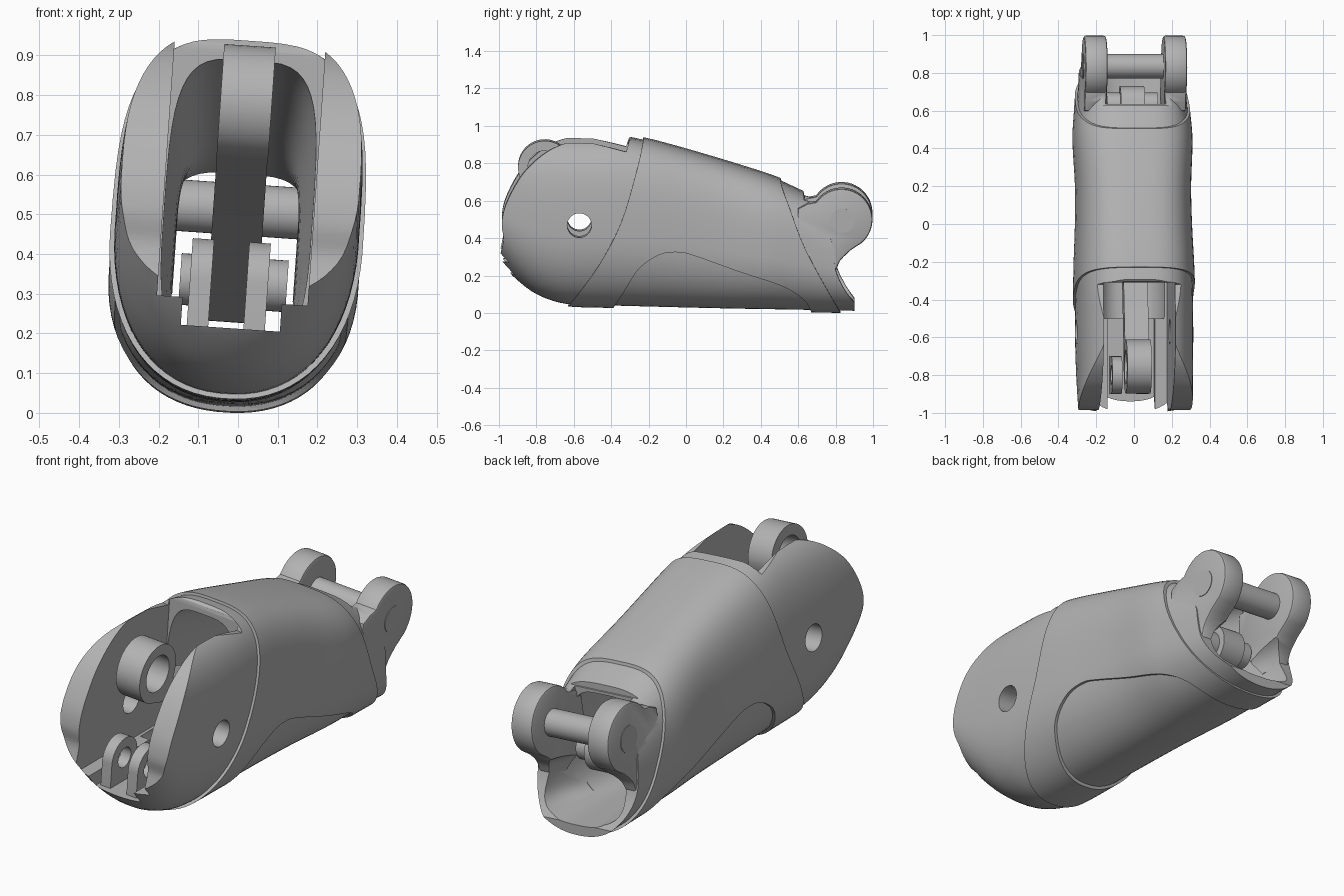
import bpy, bmesh, math
from mathutils import Matrix

if "Cube" in bpy.data.objects:
    bpy.data.objects.remove(bpy.data.objects["Cube"])

grey = bpy.data.materials.new("plain grey")
grey.diffuse_color = (0.45, 0.45, 0.45, 1)
grey.use_nodes = True
grey.node_tree.nodes["Principled BSDF"].inputs["Base Color"].default_value = grey.diffuse_color
parts = []


def make(name, bm, keep=True):
    bmesh.ops.recalc_face_normals(bm, faces=bm.faces)
    me = bpy.data.meshes.new(name)
    bm.to_mesh(me)
    bm.free()
    me.materials.append(grey)
    ob = bpy.data.objects.new(name, me)
    bpy.context.collection.objects.link(ob)
    if keep:
        parts.append(ob)
    return ob


def prism(name, pts, x0, x1, keep=False, bevel=0):
    """Side outline (y, z) extruded across x."""
    bm = bmesh.new()
    f = bm.faces.new([bm.verts.new((x0, y, z)) for y, z in pts])
    res = bmesh.ops.extrude_face_region(bm, geom=[f])
    bmesh.ops.translate(bm, vec=(x1 - x0, 0, 0),
                        verts=[v for v in res["geom"] if isinstance(v, bmesh.types.BMVert)])
    if bevel:
        caps = [e for e in bm.edges if abs(e.verts[0].co.x - e.verts[1].co.x) < 1e-6]
        bmesh.ops.bevel(bm, geom=caps, offset=bevel, segments=2, affect='EDGES', profile=0.5)
    return make(name, bm, keep)


def arc(y, z, r, a0=0, a1=360, n=40):
    full = abs(a1 - a0) == 360
    return [(y + r * math.cos(math.radians(a0 + (a1 - a0) * i / (n if full else n - 1))),
             z + r * math.sin(math.radians(a0 + (a1 - a0) * i / (n if full else n - 1))))
            for i in range(n)]


def curve(keys, y):
    """Smooth interpolation through (y, value) keys."""
    if y <= keys[0][0]:
        return keys[0][1]
    if y >= keys[-1][0]:
        return keys[-1][1]
    i = max(k for k in range(len(keys) - 1) if keys[k][0] <= y)

    def slope(k):
        a, b = keys[max(k - 1, 0)], keys[min(k + 1, len(keys) - 1)]
        return (b[1] - a[1]) / (b[0] - a[0])
    (ya, va), (yb, vb) = keys[i], keys[i + 1]
    h = yb - ya
    t = (y - ya) / h
    return ((2*t**3 - 3*t*t + 1) * va + (t**3 - 2*t*t + t) * h * slope(i)
            + (3*t*t - 2*t**3) * vb + (t**3 - t*t) * h * slope(i + 1))


def spline(pts, n=6):
    """Rounded open polyline through the points."""
    ks = [[(i, p[c]) for i, p in enumerate(pts)] for c in (0, 1)]
    m = (len(pts) - 1) * n
    return [(curve(ks[0], i / n), curve(ks[1], i / n)) for i in range(m + 1)]


def loft(name, y0, y1, width, bottom, top, lo, hi, off=0, rings=64, n=72):
    """Superellipse sections along y, sharper exponent hi above and lo below."""
    bm = bmesh.new()
    loops = []
    for r in range(rings + 1):
        y = y0 + (y1 - y0) * r / rings
        w, b, t = curve(width, y) + off, curve(bottom, y) - off, curve(top, y) + off
        mid = b + 0.45 * (t - b)
        ring = []
        for k in range(n):
            a = 2 * math.pi * (k + 0.5) / n
            c, s = math.cos(a), math.sin(a)
            e = 2 / (hi if s > 0 else lo)
            h = t - mid if s > 0 else mid - b
            ring.append(bm.verts.new((math.copysign(abs(c)**e, c) * w, y,
                                      mid + math.copysign(abs(s)**e, s) * h)))
        loops.append(ring)
    for p, q in zip(loops, loops[1:]):
        for k in range(n):
            bm.faces.new((p[k], p[(k + 1) % n], q[(k + 1) % n], q[k]))
    bm.faces.new(loops[0])
    bm.faces.new(loops[-1])
    return make(name, bm, False)


def boolean(ob, other, op):
    m = ob.modifiers.new(op, 'BOOLEAN')
    m.operation, m.solver, m.object = op, 'EXACT', other
    dg = bpy.context.evaluated_depsgraph_get()
    dg.update()
    me = bpy.data.meshes.new_from_object(ob.evaluated_get(dg))
    ob.modifiers.clear()
    ob.data = me
    bpy.data.objects.remove(other)


# Section measurements along the length
width = [(-1, .30), (-.6, .308), (-.25, .303), (0, .293), (.2, .291), (.45, .302), (.6, .292), (.75, .28), (1, .265)]
bottom = [(-1.02, .31), (-.98, .262), (-.92, .195), (-.82, .115), (-.72, .07), (-.63, .05), (-.39, .042), (.2, .027),
          (.6, .02), (1, .012)]
top = [(-1, .965), (-.4, .955), (-.22, .925), (0, .867), (.3, .777), (.5, .71), (.62, .655), (.8, .58), (1, .5)]

# Core shell, trimmed to its side outline
shell = loft("shell", -1.02, .98, width, bottom, top, 2.2, 3.2)
outline = ([(-.63, -.05), (-1, -.05), (-1, .30)]
           + spline([(-.985, .36), (-.975, .42), (-.985, .5), (-.96, .61), (-.88, .755), (-.78, .855), (-.68, .912),
                     (-.57, .934), (-.45, .912), (-.32, .88)], 5)
           + [(-.305, .93), (-.22, 1), (.62, 1), (.63, .62), (.70, .60)]
           + spline([(.78, .4), (.80, .25), (.85, .14), (.9, .07)], 4) + [(.9, 0), (.8, -.05)])
boolean(shell, prism("shell_trim", outline, -.6, .6), 'INTERSECT')

# Raised sleeve between the two slanted seams, with the low scooped panel left open
sleeve = loft("sleeve", -.8, .95, width, bottom, top, 2.2, 3.2, off=.013)
front_seam = spline([(-.66, -.05), (-.63, .04), (-.47, .27), (-.35, .5), (-.27, .76), (-.225, .95), (-.21, 1.05)], 4)
rear_seam = spline([(.49, .8), (.51, .70), (.555, .58), (.64, .36), (.81, .04), (.84, -.05)], 4)
scoop = spline([(.68, -.05), (.66, .04), (.61, .105), (.5, .17), (.29, .24), (.07, .32), (-.03, .347), (-.14, .335),
                (-.25, .26), (-.32, .15), (-.39, .03), (-.42, -.05)], 4)
boolean(sleeve, prism("sleeve_trim", front_seam + rear_seam + scoop, -.6, .6), 'INTERSECT')
boolean(shell, sleeve, 'UNION')
parts.append(shell)

# Hollow inside, open fork at the front, stepped lip, axle hole and open rear top
cavity = loft("cavity", -.5, 1.1, [(-.5, .19), (-.25, .185), (.1, .165), (.4, .155), (.65, .19), (1, .235)],
              [(-.5, .15), (-.2, .11), (.3, .085), (1, .06)],
              [(-.5, .90), (-.3, .89), (0, .80), (.3, .70), (.6, .61), (1, .58)], 3, 4, rings=24, n=48)
boolean(shell, cavity, 'DIFFERENCE')
fork = [(-1.2, .285), (-.31, .285), (-.31, 1.2), (-1.2, 1.2)]
lip = [(-1.2, .215), (-.45, .215), (-.45, .5), (-1.2, .5)]
rear_top = [(.635, .35), (1.1, .35), (1.1, 1.2), (.635, 1.2)]
boolean(shell, prism("fork_gap", fork, -.19, .19), 'DIFFERENCE')
boolean(shell, prism("lip_notch", lip, -.125, .125), 'DIFFERENCE')
boolean(shell, prism("axle_hole", arc(-.57, .492, .065), -.6, .6), 'DIFFERENCE')
boolean(shell, prism("rear_gap", rear_top, -.16, .16), 'DIFFERENCE')

# Rear knuckles, hollowed below to flow into the shell, and their cross pin
knuckle = (arc(.832, .52, .165, 145, -50, 30)
           + spline([(.88, .355), (.825, .3), (.80, .24)], 3) + [(.70, .22), (.58, .42), (.60, .58), (.65, .605)])
for side, s in (("left", -1), ("right", 1)):
    x0, x1 = sorted((s * .152, s * .27))
    boolean(shell, prism("knuckle_" + side, knuckle, x0, x1, bevel=.012), 'UNION')
mouth = loft("mouth", .6, 1.1, [(.6, .16), (.8, .215), (1.1, .235)], [(.6, .08), (1.1, .07)],
             [(.6, .33), (1.1, .41)], 3, 2.5, rings=12, n=48)
boolean(shell, mouth, 'DIFFERENCE')
prism("rear_pin", arc(.835, .515, .065), -.273, .273, True)

# Long inner link with an eye at the front and a boss at the rear
ya, za, ra, yb, zb, rb = -.755, .785, .143, .63, .33, .1
tilt = math.degrees(math.atan2(zb - za, yb - ya))
link = prism("link_arm", arc(ya, za, ra, tilt + 360, tilt + 0, 48)[:-1], -.065, .065, True)
bar = (arc(ya, za, ra - .001, tilt + 270, tilt + 350, 12) + [(-.3, .615)]
       + arc(yb, zb, rb, tilt + 90, tilt - 90, 24))
boolean(link, prism("link_bar", bar, -.064, .064), 'UNION')
boolean(link, prism("eye_hole", arc(ya, za, .09), -.3, .3), 'DIFFERENCE')
prism("link_pin", arc(yb, zb, .065), -.135, .135, True)

# Pair of small drilled lugs on the front floor
tab = arc(-.8, .335, .1, 0, 180, 20) + [(-.9, .2), (-.7, .15)]
for i, x in enumerate((-.083, .06)):
    lug = prism("front_lug_%d" % (i + 1), tab, x - .027, x + .027, True)
    boolean(lug, prism("lug_hole", arc(-.8, .335, .05), x - .1, x + .1), 'DIFFERENCE')

# Slight roll of the whole piece, then set it on the ground
roll = (Matrix.Translation((.004, 0, .55)) @ Matrix.Rotation(math.radians(4), 4, 'Y')
        @ Matrix.Translation((0, 0, -.55)))
for ob in parts:
    ob.data.transform(roll)
low = min(v.co.z for ob in parts for v in ob.data.vertices)
for ob in parts:
    ob.data.transform(Matrix.Translation((0, 0, -low)))
    bpy.ops.object.select_all(action='DESELECT')
    ob.select_set(True)
    bpy.context.view_layer.objects.active = ob
    bpy.ops.object.shade_smooth_by_angle(angle=math.radians(30))
